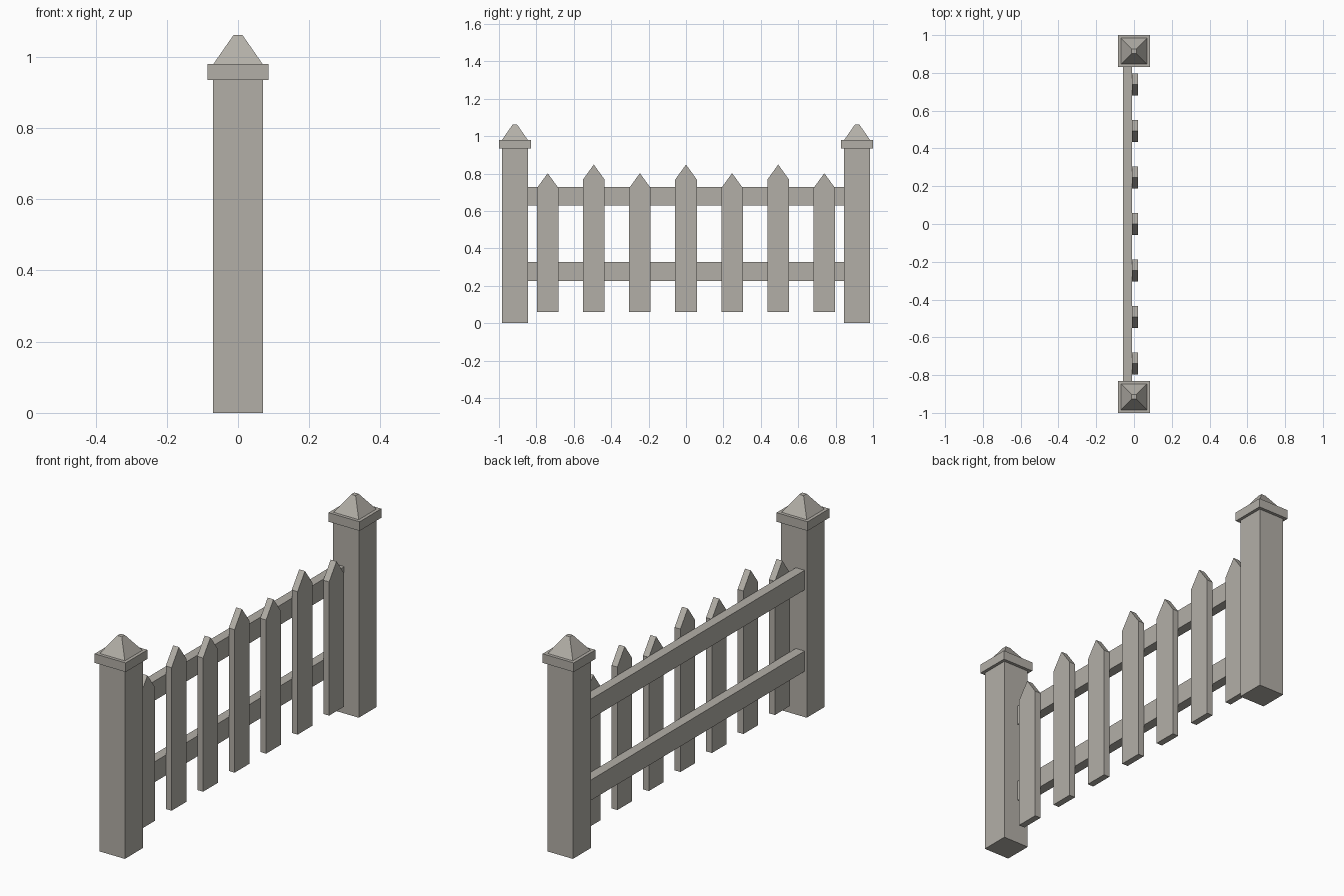
import bpy, bmesh

if "Cube" in bpy.data.objects:
    bpy.data.objects.remove(bpy.data.objects["Cube"])

stone = bpy.data.materials.new("weathered grey wood")
stone.diffuse_color = (0.45, 0.43, 0.39, 1)
stone.use_nodes = True
stone.node_tree.nodes["Principled BSDF"].inputs["Base Color"].default_value = stone.diffuse_color


def finish(name, bm):
    bmesh.ops.recalc_face_normals(bm, faces=bm.faces)
    mesh = bpy.data.meshes.new(name)
    bm.to_mesh(mesh)
    bm.free()
    mesh.materials.append(stone)
    obj = bpy.data.objects.new(name, mesh)
    bpy.context.collection.objects.link(obj)
    return obj


def loft(name, y, sections):
    """Closed square tower through (half width, z) sections."""
    bm = bmesh.new()
    rings = [[bm.verts.new((sx * h, y + sy * h, z))
              for sx, sy in ((-1, -1), (1, -1), (1, 1), (-1, 1))]
             for h, z in sections]
    bm.faces.new(rings[0])
    bm.faces.new(rings[-1])
    for a, b in zip(rings, rings[1:]):
        for i in range(4):
            j = (i + 1) % 4
            bm.faces.new((a[i], a[j], b[j], b[i]))
    return finish(name, bm)


def slab(name, outline, x0, x1):
    """Extrude a (y, z) outline along x."""
    bm = bmesh.new()
    face = bm.faces.new([bm.verts.new((x0, y, z)) for y, z in outline])
    new = bmesh.ops.extrude_face_region(bm, geom=[face])["geom"]
    bmesh.ops.translate(bm, vec=(x1 - x0, 0, 0),
                        verts=[v for v in new if isinstance(v, bmesh.types.BMVert)])
    return finish(name, bm)


# End posts with cap plate and blunt pyramid finial
for side, y in (("near", -0.915), ("far", 0.915)):
    loft(side + "_post", y, [(0.07, 0), (0.07, 0.936)])
    loft(side + "_post_cap", y, [(0.085, 0.935), (0.085, 0.98)])
    loft(side + "_post_finial", y, [(0.069, 0.98), (0.012, 1.062)])

# Two horizontal rails behind the pickets
for name, z0, z1 in (("lower_rail", 0.226, 0.327), ("upper_rail", 0.63, 0.727)):
    slab(name, [(-0.85, z0), (0.85, z0), (0.85, z1), (-0.85, z1)], -0.058, -0.01)

# Pointed pickets, alternating short and tall
for i in range(7):
    y = (i - 3) * 0.2465
    top = 0.848 if i % 2 else 0.802
    w = 0.058
    slab("picket_%d" % (i + 1),
         [(y - w, 0.06), (y + w, 0.06), (y + w, top - 0.08), (y, top), (y - w, top - 0.08)],
         -0.01, 0.022)
